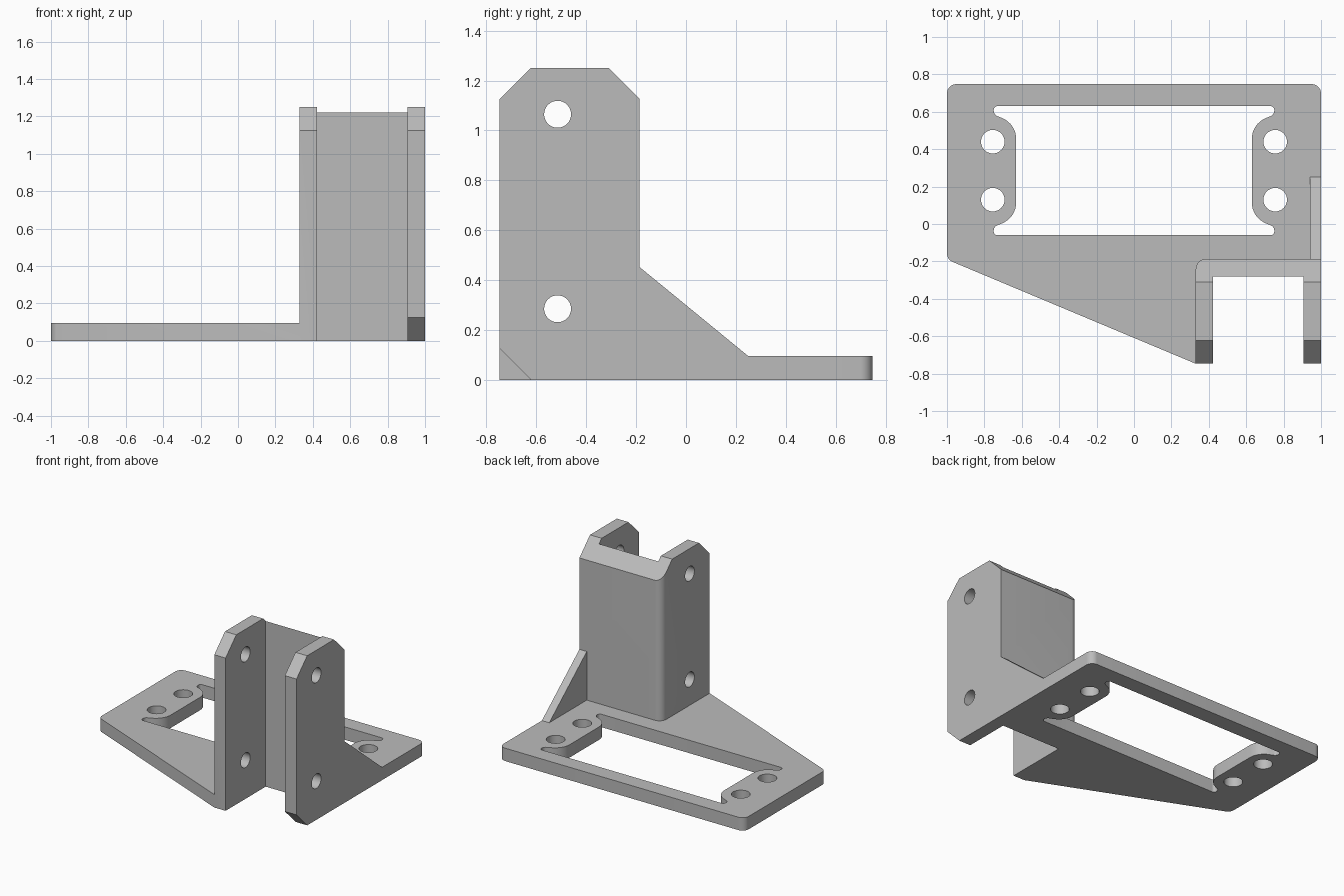
import bpy
import bmesh
from math import cos, sin, pi, tan
from mathutils import Vector

cube = bpy.data.objects.get("Cube")
if cube:
    bpy.data.objects.remove(cube, do_unlink=True)

grey = bpy.data.materials.new("plain grey")
grey.use_nodes = True
COLOUR = (0.5, 0.5, 0.5, 1)
grey.diffuse_color = COLOUR
grey.node_tree.nodes["Principled BSDF"].inputs["Base Color"].default_value = COLOUR


def rounded(corners, steps=8):
    """Outline from (a, b, radius) corners, each filleted."""
    out = []
    n = len(corners)
    for i, (a, b, r) in enumerate(corners):
        p = Vector((a, b))
        if r == 0:
            out.append(p)
            continue
        u = (Vector(corners[i - 1][:2]) - p).normalized()
        v = (Vector(corners[(i + 1) % n][:2]) - p).normalized()
        half = u.angle(v) / 2
        centre = p + (u + v).normalized() * (r / sin(half))
        start = p + u * (r / tan(half)) - centre
        end = p + v * (r / tan(half)) - centre
        sweep = start.angle(end)
        for k in range(steps + 1):
            t = k / steps
            out.append(centre + (start * sin((1 - t) * sweep)
                                 + end * sin(t * sweep)) / sin(sweep))
    return out


def prism(name, outline, low, high, axis="z"):
    """Extrude an outline along z (outline in x, y) or x (outline in y, z)."""
    bm = bmesh.new()
    place = (lambda p: (p[0], p[1], low)) if axis == "z" else (lambda p: (low, p[0], p[1]))
    face = bm.faces.new([bm.verts.new(place(p)) for p in outline])
    new = bmesh.ops.extrude_face_region(bm, geom=[face])["geom"]
    shift = (0, 0, high - low) if axis == "z" else (high - low, 0, 0)
    bmesh.ops.translate(bm, vec=shift, verts=[g for g in new if isinstance(g, bmesh.types.BMVert)])
    bmesh.ops.recalc_face_normals(bm, faces=bm.faces)
    mesh = bpy.data.meshes.new(name)
    bm.to_mesh(mesh)
    bm.free()
    mesh.materials.append(grey)
    obj = bpy.data.objects.new(name, mesh)
    bpy.context.collection.objects.link(obj)
    return obj


def circle(a, b, r, n=32):
    return [(a + r * cos(2 * pi * k / n), b + r * sin(2 * pi * k / n)) for k in range(n)]


def combine(target, tool, operation):
    """Apply a boolean and discard the tool."""
    tool.hide_render = True
    mod = target.modifiers.new("cut", "BOOLEAN")
    mod.operation, mod.solver, mod.object = operation, "EXACT", tool
    bpy.ops.object.select_all(action="DESELECT")
    bpy.context.view_layer.objects.active = target
    target.select_set(True)
    bpy.ops.object.modifier_apply(modifier=mod.name)
    bpy.data.objects.remove(tool, do_unlink=True)


THICK = 0.095
FRONT, BACK, INNER = -0.747, -0.187, -0.28
LEFT, LEFT_IN, RIGHT_IN = 0.33, 0.422, 0.905

# Base plate with a slanted front edge
plate = prism("mounting_bracket", rounded([
    (-1, 0.748, 0.05), (1, 0.748, 0.05), (1, INNER, 0), (LEFT_IN, INNER, 0),
    (LEFT_IN, FRONT, 0), (LEFT, FRONT, 0), (-1, -0.19, 0.05)]), 0, THICK)

# Window with a tab at each end
MID = 0.285
quarter = [(0.75, 0.345, 0.02), (0.75, 0.3, 0.03), (0.63, 0.25, 0.12)]
side = quarter + [(x, -y, r) for x, y, r in reversed(quarter)]
window = [(x, MID + y, r) for x, y, r in side] + [(-x, MID - y, r) for x, y, r in side]
combine(plate, prism("window_cutter", rounded(window), -0.1, 0.2), "DIFFERENCE")

# Screw holes in the tabs
for x in (-0.755, 0.755):
    for y in (0.13, 0.44):
        combine(plate, prism("screw_cutter", circle(x, y, 0.063), -0.1, 0.2), "DIFFERENCE")

# Upright channel, open to the front
channel = prism("channel", rounded([
    (LEFT, FRONT, 0), (LEFT_IN, FRONT, 0), (LEFT_IN, INNER, 0), (RIGHT_IN, INNER, 0),
    (RIGHT_IN, FRONT, 0), (1, FRONT, 0), (1, BACK, 0), (LEFT, BACK, 0.055)]), 0, 1.25)

# Chamfered top
combine(channel, prism("top_limit", [
    (-0.9, -0.1), (-0.9, 0.973), (-0.6, 1.273), (-0.333, 1.273), (0, 0.94), (0, -0.1)],
    0.2, 1.2, "x"), "INTERSECT")

# Chamfered foot of the free arm
combine(channel, prism("foot_cutter", [(-0.822, 0.2), (-0.522, -0.1), (-0.9, -0.1), (-0.9, 0.2)],
                       0.8, 1.2, "x"), "DIFFERENCE")

# Cross holes through both arms
for z in (0.285, 1.065):
    combine(channel, prism("cross_cutter", circle(-0.515, z, 0.054), 0.2, 1.2, "x"), "DIFFERENCE")

combine(plate, channel, "UNION")

# Triangular gusset behind the channel
combine(plate, prism("gusset", [(BACK, 0.453), (0.25, THICK), (0.25, 0.04),
                                (-0.23, 0.04), (-0.23, 0.453)], 0.94, 1, "x"), "UNION")

bpy.ops.object.select_all(action="DESELECT")
bpy.context.view_layer.objects.active = plate
plate.select_set(True)
bpy.ops.object.shade_smooth_by_angle(angle=pi / 6)
